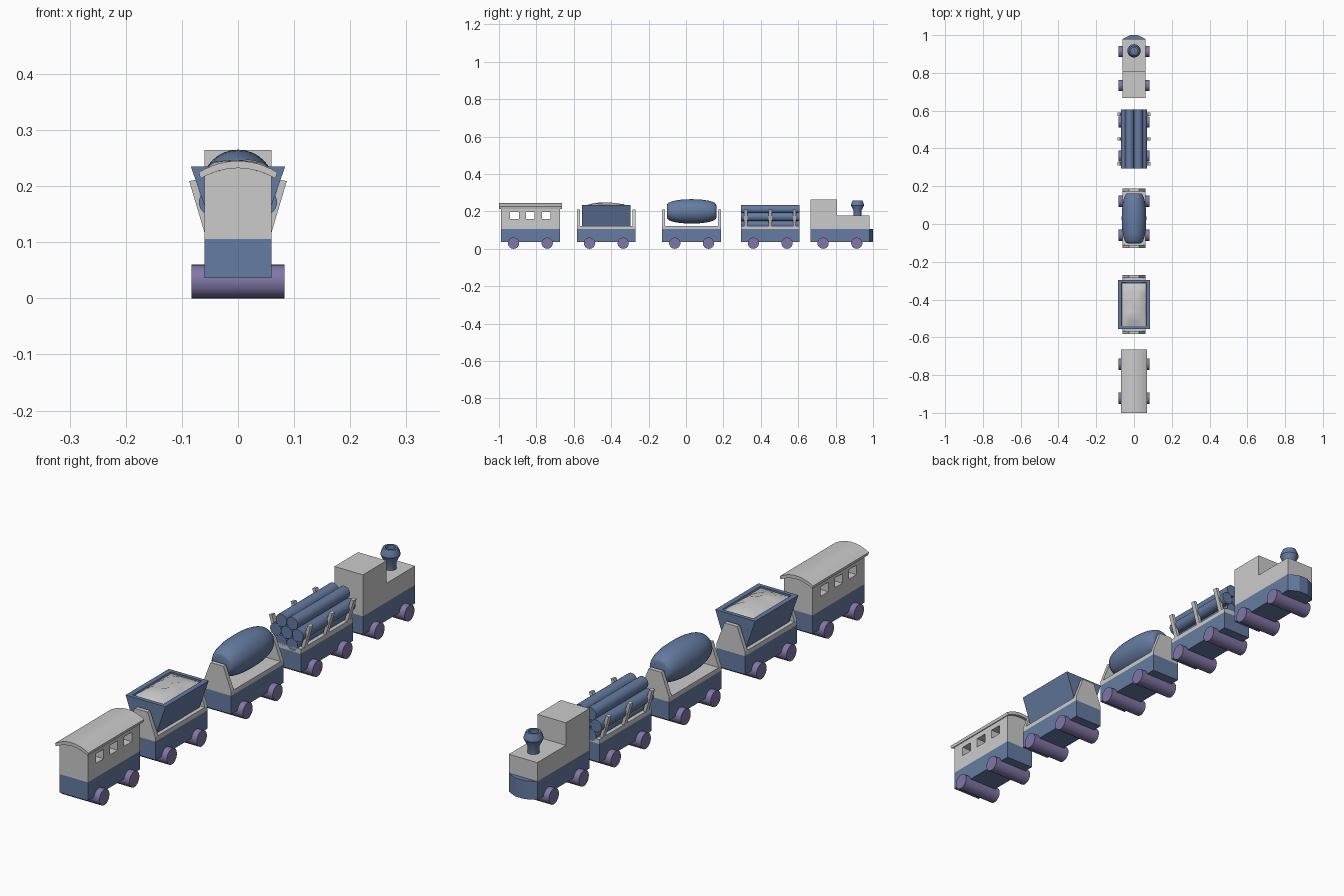
import bpy, bmesh, math, random
from mathutils import Vector

if "Cube" in bpy.data.objects:
    bpy.data.objects.remove(bpy.data.objects["Cube"])

random.seed(4)


def material(name, rgb):
    m = bpy.data.materials.new(name)
    m.diffuse_color = (*rgb, 1)
    m.use_nodes = True
    m.node_tree.nodes["Principled BSDF"].inputs["Base Color"].default_value = m.diffuse_color
    return m


BLUE = material("blue_paint", (0.13, 0.2, 0.36))
PURPLE = material("purple_paint", (0.22, 0.18, 0.38))


def finish(name, bm, mat=None, smooth=False):
    bmesh.ops.recalc_face_normals(bm, faces=bm.faces)
    me = bpy.data.meshes.new(name)
    bm.to_mesh(me)
    bm.free()
    ob = bpy.data.objects.new(name, me)
    bpy.context.collection.objects.link(ob)
    if mat:
        me.materials.append(mat)
    if smooth:
        bpy.context.view_layer.objects.active = ob
        ob.select_set(True)
        bpy.ops.object.shade_smooth_by_angle(angle=math.radians(35))
        ob.select_set(False)
    return ob


def prism(name, pts, a, b, axis="y", mat=None, smooth=False):
    """Extrude a 2D profile from a to b along the given axis."""
    place = {"x": lambda p, t: (t, p[0], p[1]),
             "y": lambda p, t: (p[0], t, p[1]),
             "z": lambda p, t: (p[0], p[1], t)}[axis]
    bm = bmesh.new()
    face = bm.faces.new([bm.verts.new(place(p, a)) for p in pts])
    geo = bmesh.ops.extrude_face_region(bm, geom=[face])["geom"]
    move = Vector(place((0, 0), b - a))
    bmesh.ops.translate(bm, vec=move, verts=[v for v in geo if isinstance(v, bmesh.types.BMVert)])
    return finish(name, bm, mat, smooth)


def box(name, x, y0, y1, z0, z1, mat=None):
    return prism(name, [(-x, z0), (x, z0), (x, z1), (-x, z1)], y0, y1, "y", mat)


def circle(u, v, r, n=24):
    return [(u + r * math.cos(i * math.tau / n), v + r * math.sin(i * math.tau / n)) for i in range(n)]


def lathe(name, profile, loc, axis="z", mat=None, n=32):
    """Spin (radius, height) points; radius 0 gives a closed end."""
    bm = bmesh.new()
    vs = [bm.verts.new((r, 0, h) if axis == "z" else (r, h, 0)) for r, h in profile]
    edges = [bm.edges.new(p) for p in zip(vs, vs[1:])]
    bmesh.ops.spin(bm, geom=vs + edges, cent=(0, 0, 0), angle=math.tau, steps=n,
                   axis=(0, 0, 1) if axis == "z" else (0, 1, 0))
    bmesh.ops.remove_doubles(bm, verts=bm.verts, dist=1e-5)
    bmesh.ops.translate(bm, vec=loc, verts=bm.verts)
    return finish(name, bm, mat, True)


HALF = 0.157          # half length of a wagon
B0, B1 = 0.036, 0.106  # chassis bottom and top
FLOOR = 0.123          # top of the grey deck


def chassis(name, c):
    box(name + "_chassis", 0.06, c - HALF, c + HALF, B0, B1, BLUE)
    for end, s in (("rear", -1), ("front", 1)):
        prism(f"{name}_{end}_wheels", circle(c + s * 0.09, 0.03, 0.03, 32), -0.083, 0.083, "x", PURPLE, True)


def deck(name, c, plates=True):
    box(name + "_deck", 0.06, c - HALF, c + HALF, B1, FLOOR)
    if plates:
        shape = [(-0.06, FLOOR), (0.06, FLOOR), (0.027, 0.21), (-0.027, 0.21)]
        prism(name + "_rear_plate", shape, c - HALF, c - HALF + 0.016)
        prism(name + "_front_plate", shape, c + HALF - 0.016, c + HALF)


# Engine: cab and hood, buffer wedge, chimney
c = 0.823
chassis("engine", c)
prism("engine_cab_and_hood",
      [(c - HALF, B1), (c + HALF, B1), (c + HALF, 0.178), (0.808, 0.178), (0.808, 0.264), (c - HALF, 0.264)],
      -0.06, 0.06, "x")
prism("engine_buffer", [(-0.06, 0.98), (0.06, 0.98), (0.02, 1.0), (-0.02, 1.0)], B0, B1, "z", BLUE)
lathe("chimney", [(0, 0.17), (0.021, 0.17), (0.021, 0.203), (0.035, 0.232), (0.033, 0.242), (0.026, 0.258),
                  (0.018, 0.258), (0.018, 0.22), (0, 0.22)], (0, 0.917, 0), "z", BLUE)

# Log wagon: seven stacked logs between leaning stakes
c = 0.45
chassis("log_wagon", c)
deck("log_wagon", c, False)
d = 0.0465
for row, count in enumerate((2, 3, 2)):
    for i in range(count):
        prism(f"log_{row}_{i}", circle((i - (count - 1) / 2) * d, 0.131 + row * d * 0.866, d / 2),
              c - HALF, c + HALF, "y", BLUE, True)
for i in (-1, 0, 1):
    for side, s in (("left", -1), ("right", 1)):
        prism(f"stake_{side}_{i + 1}",
              [(s * 0.047, FLOOR - 0.005), (s * 0.06, FLOOR - 0.005), (s * 0.087, 0.209), (s * 0.075, 0.211)],
              c + i * 0.13 - 0.009, c + i * 0.13 + 0.009)

# Barrel wagon
c = 0.03
chassis("barrel_wagon", c)
deck("barrel_wagon", c)
bulge = [(0.034 + 0.031 * math.sqrt(max(0, 1 - abs(t) ** 2.2)), t * 0.132)
         for t in [math.sin(math.pi / 2 * k / 8) for k in range(-8, 9)]]
lathe("barrel", [(0, -0.132)] + bulge + [(0, 0.132)], (0, c, 0.2), "y", BLUE)

# Hopper wagon: flared tub with a heap of sand
c = -0.426
chassis("hopper_wagon", c)
deck("hopper_wagon", c)
bm = bmesh.new()
loops = [[bm.verts.new((sx * x, c + sy * y, z)) for sx, sy in ((-1, -1), (1, -1), (1, 1), (-1, 1))]
         for x, y, z in ((0.045, 0.13, FLOOR), (0.084, 0.13, 0.235), (0.065, 0.115, 0.235), (0.045, 0.115, 0.18))]
for lo, hi in zip(loops, loops[1:]):
    for i in range(4):
        bm.faces.new((lo[i], lo[i - 1], hi[i - 1], hi[i]))
bm.faces.new(loops[0])
bm.faces.new(loops[-1])
finish("hopper_tub", bm, BLUE)

bm = bmesh.new()
bmesh.ops.create_grid(bm, x_segments=6, y_segments=9, size=1)
for v in bm.verts:
    lift = (1 - v.co.x ** 4) * (1 - v.co.y ** 4)
    v.co = (v.co.x * 0.064, c + v.co.y * 0.114, 0.229 + lift * random.uniform(0.01, 0.019))
finish("sand_heap", bm, None, True)

# Passenger wagon: arched body with window openings and overhanging roof
c = -0.832
chassis("passenger_wagon", c)


def arc(half, top, n=12):
    return [(x, top - 4.1 * x * x) for x in (half - 2 * half * i / n for i in range(n + 1))]


body = prism("passenger_body", [(-0.06, B1), (0.06, B1)] + arc(0.06, 0.232), c - HALF, c + HALF)
prism("passenger_roof", arc(0.067, 0.232) + arc(0.07, 0.245)[::-1], c - 0.168, c + 0.168, "y", None, True)
for i in (-1, 0, 1):
    y = c + i * 0.085
    cutter = box(f"window_cutter_{i + 1}", 0.1, y - 0.023, y + 0.023, 0.16, 0.196)
    cutter.hide_render = True
    cutter.hide_set(True)
    mod = body.modifiers.new(f"window_{i + 1}", "BOOLEAN")
    mod.operation = "DIFFERENCE"
    mod.solver = "EXACT"
    mod.object = cutter
